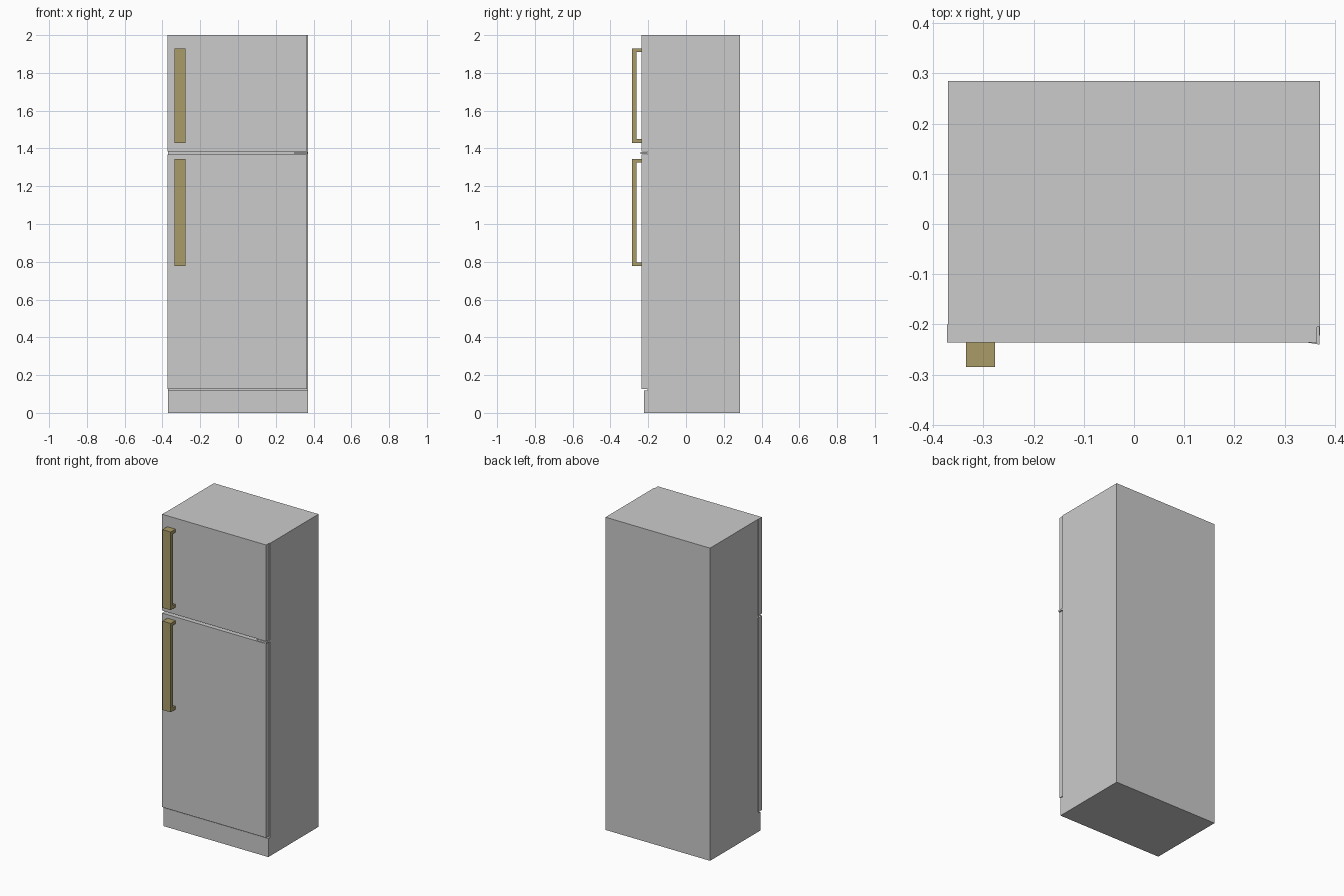
import bpy

if "Cube" in bpy.data.objects:
    bpy.data.objects.remove(bpy.data.objects["Cube"])

def prism(name, outline, axis, lo, hi, mat=None):
    """Extrude a closed 2D outline along x (points are y,z) or z (points are x,y)."""
    n = len(outline)
    def place(p, d):
        return (d, p[0], p[1]) if axis == 'x' else (p[0], p[1], d)
    verts = [place(p, d) for d in (lo, hi) for p in outline]
    faces = [tuple(reversed(range(n))), tuple(range(n, 2 * n))]
    faces += [(i, (i + 1) % n, n + (i + 1) % n, n + i) for i in range(n)]
    mesh = bpy.data.meshes.new(name)
    mesh.from_pydata(verts, [], faces)
    obj = bpy.data.objects.new(name, mesh)
    bpy.context.collection.objects.link(obj)
    if mat:
        mesh.materials.append(mat)
    return obj

def box(name, x, y, z):
    outline = [(x[0], y[0]), (x[1], y[0]), (x[1], y[1]), (x[0], y[1])]
    return prism(name, outline, 'z', z[0], z[1])

brass = bpy.data.materials.new("brass")
brass.diffuse_color = (0.40, 0.33, 0.14, 1)
brass.use_nodes = True
brass.node_tree.nodes["Principled BSDF"].inputs["Base Color"].default_value = brass.diffuse_color

# Cabinet with the plinth step at the bottom front
BACK, FRONT, DOOR = 0.285, -0.205, -0.236
prism("cabinet", [(-0.222, 0), (BACK, 0), (BACK, 2.0), (FRONT, 2.0),
                  (FRONT, 0.118), (-0.222, 0.118)], 'x', -0.37, 0.37)

# Doors, and a bracket handle on each
for label, z, hz in (("lower", (0.127, 1.368), (0.777, 1.345)),
                     ("upper", (1.384, 2.0), (1.43, 1.93))):
    box(label + "_door", (-0.372, 0.364), (DOOR, -0.2), z)
    b, t = hz
    y0, y1 = -0.285, -0.262
    prism(label + "_handle",
          [(DOOR, b), (DOOR, b + 0.02), (y1, b + 0.02), (y1, t - 0.02),
           (DOOR, t - 0.02), (DOOR, t), (y0, t), (y0, b)],
          'x', -0.335, -0.277, brass)

# Middle hinge filling the right end of the door gap
prism("middle_hinge", [(0.30, -0.2), (0.30, DOOR), (0.345, DOOR),
                       (0.369, -0.24), (0.37, -0.2)], 'z', 1.37, 1.382)
